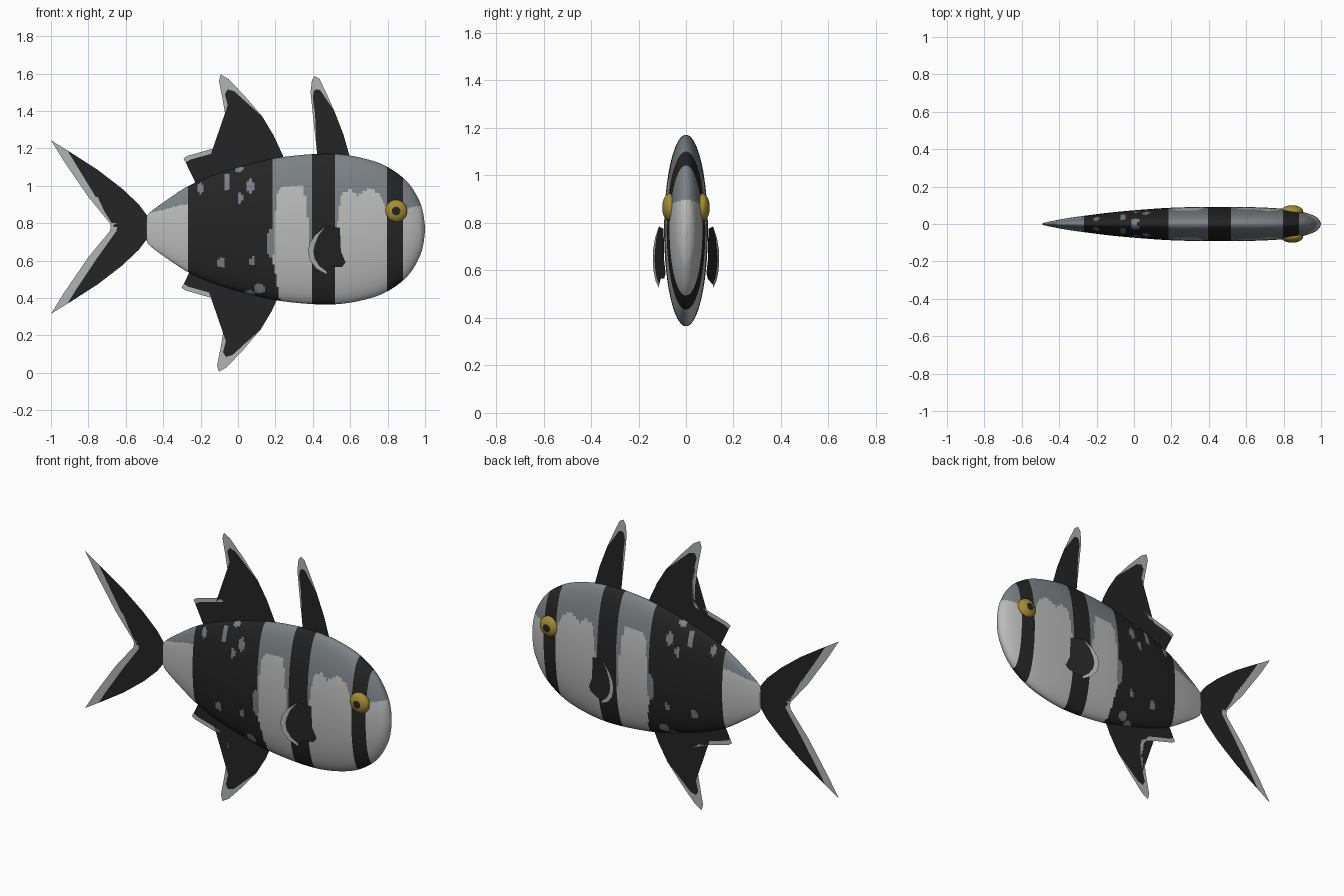
import bpy, bmesh, math
from mathutils import Vector

cube = bpy.data.objects.get("Cube")
if cube:
    bpy.data.objects.remove(cube, do_unlink=True)


def material(name, rgb):
    m = bpy.data.materials.new(name)
    m.use_nodes = True
    m.diffuse_color = (*rgb, 1)
    bsdf = m.node_tree.nodes["Principled BSDF"]
    bsdf.inputs["Base Color"].default_value = (*rgb, 1)
    bsdf.inputs["Roughness"].default_value = 0.6
    return m


BLACK = material("black", (0.018, 0.018, 0.018))
PALE = material("pale grey", (0.49, 0.5, 0.49))
SLATE = material("slate grey", (0.2, 0.22, 0.235))
EDGE = material("fin edge grey", (0.44, 0.45, 0.45))
GOLD = material("gold", (0.36, 0.27, 0.035))


def finish(bm, name, mats, smooth=False):
    mesh = bpy.data.meshes.new(name)
    bm.to_mesh(mesh)
    bm.free()
    for m in mats:
        mesh.materials.append(m)
    for p in mesh.polygons:
        p.use_smooth = smooth
    obj = bpy.data.objects.new(name, mesh)
    bpy.context.scene.collection.objects.link(obj)
    return obj


def spline(points, steps):
    """Catmull-Rom curve through the points."""
    pts = [Vector(p) for p in points]
    pts = [2 * pts[0] - pts[1]] + pts + [2 * pts[-1] - pts[-2]]
    out = []
    for a, b, c, d in zip(pts, pts[1:], pts[2:], pts[3:]):
        for i in range(steps):
            t = i / steps
            out.append(0.5 * (2 * b + (c - a) * t + (2 * a - 5 * b + 4 * c - d) * t**2
                              + (3 * b - a - 3 * c + d) * t**3))
    return out + [pts[-2]]


def lerp_table(table, x):
    for (x0, z0), (x1, z1) in zip(table, table[1:]):
        if x <= x1:
            return z0 + (z1 - z0) * (x - x0) / (x1 - x0)
    return table[-1][1]


# Body: elliptical sections (x, half height, half width)
MID = 0.768
SECTIONS = [(-.49, .045, .002), (-.475, .085, .008), (-.375, .16, .028), (-.257, .235, .045),
            (-.1, .3, .064), (.1, .357, .081), (.25, .387, .089), (.45, .403, .092),
            (.6, .393, .091), (.75, .355, .085), (.85, .3, .075), (.92, .235, .06),
            (.97, .15, .04), (.99, .085, .022), (.999, .02, .005)]

# Upper limit of the pale flank along the body
FLANK = [(-.5, .85), (-.4, .87), (-.3, .9), (-.26, .9), (.185, .62), (.205, .96), (.23, .99),
         (.35, .995), (.365, .92), (.39, .62), (.52, .7), (.55, .95), (.6, .98), (.64, .95),
         (.7, .985), (.75, .965), (.79, .88), (.88, .8), (.9, .88), (1, .9)]

# Grey flecks on the rear dark band (x, z, radius x, radius z)
FLECKS = [(-.06, 1.02, .017, .045), (-.2, .985, .015, .03), (.065, .995, .017, .045),
          (.005, 1.09, .022, .018), (.01, .935, .016, .035), (-.09, .59, .02, .03),
          (.075, .595, .012, .026), (.115, .45, .032, .025), (.06, .425, .03, .015),
          (.0, .425, .015, .012), (.175, .69, .022, .08)]


def body_colour(x, z):
    if any(((x - a) / rx)**2 + ((z - b) / rz)**2 < 1 for a, b, rx, rz in FLECKS):
        return 2
    rear_end = .187 + max(0, .6 - z) * .17
    if -.265 < x < rear_end or .392 < x < .522 or .795 < x < .883:
        return 0
    return 1 if z < lerp_table(FLANK, x) else 2


bm = bmesh.new()
SEG = 120
rings = []
for x, h, w in spline(SECTIONS, 14):
    rings.append([bm.verts.new((x, w * math.sin(k * math.tau / SEG),
                                MID + h * math.cos(k * math.tau / SEG))) for k in range(SEG)])
for r, s in zip(rings, rings[1:]):
    for k in range(SEG):
        n = (k + 1) % SEG
        bm.faces.new((r[k], r[n], s[n], s[k]))
bm.faces.new(rings[0])
bm.faces.new(rings[-1])
for f in bm.faces:
    c = f.calc_center_median()
    f.material_index = body_colour(c.x, c.z)
bmesh.ops.recalc_face_normals(bm, faces=bm.faces)
finish(bm, "body", (BLACK, PALE, SLATE), True)


# Fins: paper-thin sheets, dark web with a pale rim between rim and web outlines
def fin(name, pairs, base, place=lambda x, z: (x, 0, z)):
    bm = bmesh.new()
    cache = {}

    def vert(p):
        if p not in cache:
            cache[p] = bm.verts.new(place(*p))
        return cache[p]

    web = [q for _, q in pairs] + base
    bm.faces.new([vert(p) for p in web])
    for (a, b), (c, d) in zip(pairs, pairs[1:]):
        corners = list(dict.fromkeys((a, c, d, b)))
        if len(corners) > 2:
            bm.faces.new([vert(p) for p in corners]).material_index = 1
    bmesh.ops.triangulate(bm, faces=bm.faces)
    bmesh.ops.recalc_face_normals(bm, faces=bm.faces)
    return finish(bm, name, (BLACK, EDGE))


REAR = [((-.292, 1.145), (-.28, 1.125)), ((-.27, 1.16), (-.255, 1.14)),
        ((-.13, 1.2), (-.11, 1.18)), ((-.08, 1.217), (-.06, 1.195)),
        ((-.06, 1.245), (-.04, 1.235)), ((-.06, 1.33), (-.038, 1.34)),
        ((-.08, 1.45), (-.055, 1.43)), ((-.102, 1.56), (-.07, 1.49)),
        ((-.092, 1.595), (-.055, 1.515)), ((-.05, 1.57), (-.02, 1.505)),
        ((.04, 1.475), (.04, 1.45)), ((.13, 1.37), (.13, 1.37))]
REAR_BASE = [(.19, 1.27), (.25, 1.14), (.2, 1.04), (-.21, .98)]
fin("rear_dorsal_fin", REAR, REAR_BASE)
fin("anal_fin", REAR, REAR_BASE, lambda x, z: (x - .01, 0, 1.6 - z))

fin("front_dorsal_fin",
    [((.42, 1.2), (.42, 1.2)), ((.4, 1.38), (.412, 1.38)), ((.388, 1.5), (.4, 1.47)),
     ((.395, 1.565), (.405, 1.505)), ((.41, 1.587), (.42, 1.517)), ((.435, 1.572), (.44, 1.51)),
     ((.47, 1.5), (.46, 1.48)), ((.515, 1.4), (.515, 1.4))],
    [(.565, 1.27), (.602, 1.14), (.55, 1.08), (.43, 1.08)])

# Forked tail: upper half of the outline, then its reflection
half = [((-.89, 1.175), (-.89, 1.175)), ((-1, 1.243), (-.91, 1.185)), ((-.93, 1.13), (-.87, 1.12)),
        ((-.8, .94), (-.75, .94)), ((-.685, .8), (-.65, .8))]
flip = lambda p: (p[0], round(1.558 - p[1], 4))
tail = half + [((-.68, .779), (-.645, .779))] + [(flip(a), flip(b)) for a, b in reversed(half)]
top = [(-.75, 1.085), (-.62, .985), (-.53, .9), (-.47, .82)]
fin("tail_fin", tail, [flip(p) for p in top] + top[::-1])

# Pectoral fins: angled out from the flank
PECTORAL = [((.47, .785), (.47, .785)), ((.41, .735), (.43, .735)), ((.382, .69), (.41, .685)),
            ((.375, .65), (.403, .65)), ((.385, .6), (.41, .61)), ((.42, .555), (.435, .57)),
            ((.475, .525), (.475, .54))]
for side, s in (("left", 1), ("right", -1)):
    fin(f"{side}_pectoral_fin", PECTORAL,
        [(.5, .565), (.555, .565), (.575, .59), (.55, .65), (.545, .775)],
        lambda x, z: (x, s * (.14 - (x - .375) * .27), z))

    # Eyes: flattened globes with a dark pupil around the outer pole
    bm = bmesh.new()
    bmesh.ops.create_uvsphere(bm, u_segments=32, v_segments=24, radius=1)
    for f in bm.faces:
        c = f.calc_center_median()
        f.material_index = 1 if c.z * s > 0 and math.hypot(c.x, c.y) < .36 else 0
    for v in bm.verts:
        x, y, z = v.co
        v.co = (.845 + .06 * x, s * .067 + .033 * z, .865 + .06 * y)
    bmesh.ops.recalc_face_normals(bm, faces=bm.faces)
    finish(bm, f"{side}_eye", (GOLD, BLACK), True)
